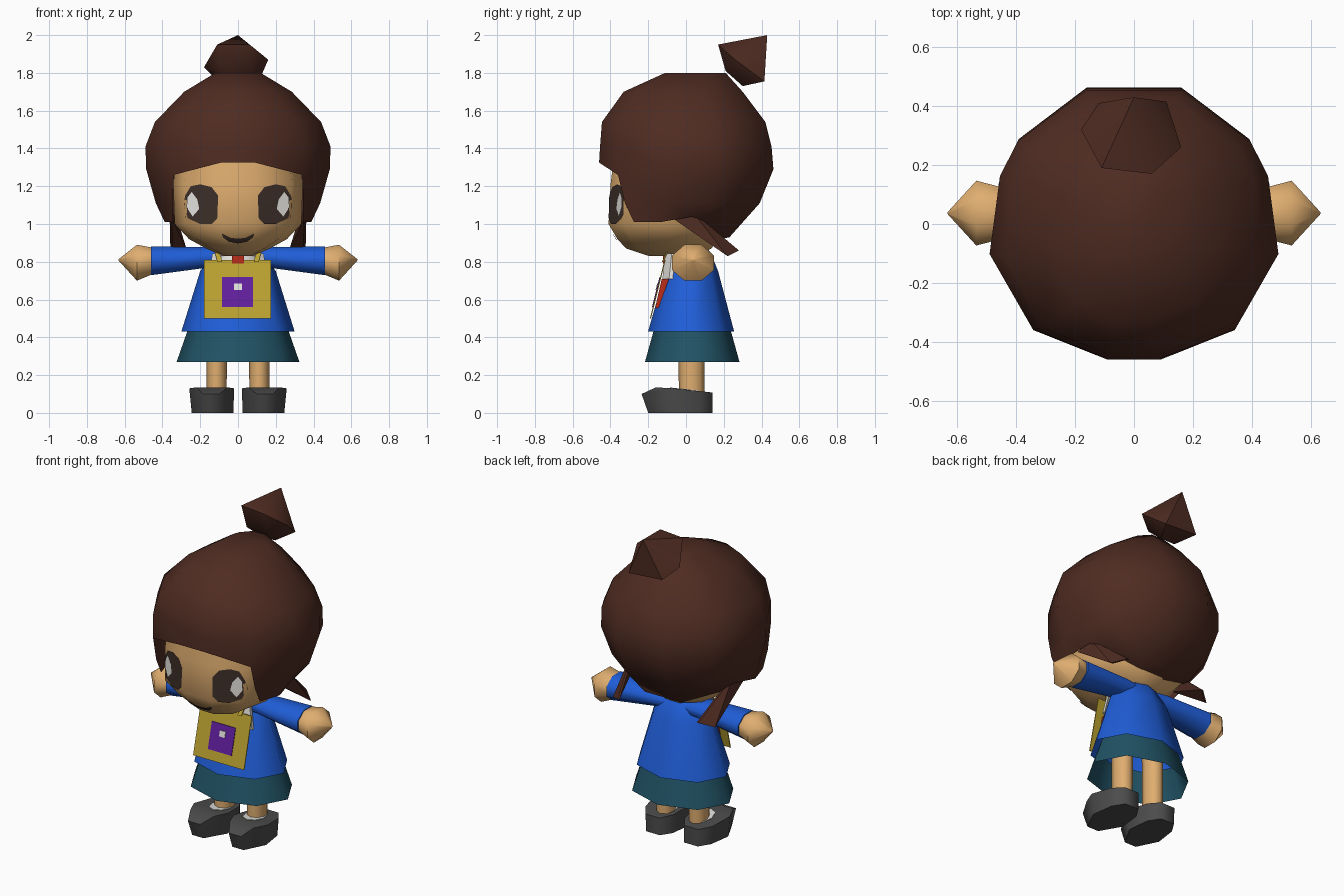
import bpy, bmesh, math
from mathutils import Vector
from mathutils.bvhtree import BVHTree

if "Cube" in bpy.data.objects:
    bpy.data.objects.remove(bpy.data.objects["Cube"])


def mat(name, r, g, b):
    m = bpy.data.materials.new(name)
    m.diffuse_color = (r, g, b, 1)
    m.use_nodes = True
    m.node_tree.nodes["Principled BSDF"].inputs["Base Color"].default_value = m.diffuse_color
    return m


HAIR = mat("hair_brown", .078, .025, .016)
SKIN = mat("skin", .74, .42, .16)
BLUE = mat("shirt_blue", .014, .11, .68)
TEAL = mat("skirt_teal", .015, .085, .13)
GREY = mat("shoe_grey", .072, .072, .072)
YELLOW = mat("bib_yellow", .50, .36, .030)
PURPLE = mat("pocket_purple", .12, .014, .34)
WHITE = mat("white", .75, .74, .70)
RED = mat("scarf_red", .50, .025, .010)
DARK = mat("eye_dark", .045, .027, .021)


def finish(name, bm, material, angle=40):
    bmesh.ops.recalc_face_normals(bm, faces=bm.faces[:])
    me = bpy.data.meshes.new(name)
    bm.to_mesh(me)
    bm.free()
    me.materials.append(material)
    me.shade_smooth()
    me.set_sharp_from_angle(angle=math.radians(angle))
    ob = bpy.data.objects.new(name, me)
    bpy.context.collection.objects.link(ob)
    return ob


def loft(name, rings, material, start=True, end=True, skip=lambda r, c: False, angle=62):
    """Skin a list of closed rings that share one point count."""
    bm = bmesh.new()
    vs = [[bm.verts.new(p) for p in ring] for ring in rings]
    n = len(rings[0])
    for r in range(len(vs) - 1):
        for c in range(n):
            if not skip(r, c):
                d = (c + 1) % n
                bm.faces.new((vs[r][c], vs[r][d], vs[r + 1][d], vs[r + 1][c]))
    if start:
        bm.faces.new(vs[0])
    if end:
        bm.faces.new(vs[-1])
    bmesh.ops.delete(bm, geom=[v for v in bm.verts if not v.link_faces], context='VERTS')
    return finish(name, bm, material, angle)


def hull(name, pts, material, angle=25):
    bm = bmesh.new()
    for p in pts:
        bm.verts.new(p)
    bmesh.ops.convex_hull(bm, input=bm.verts[:])
    junk = [v for v in bm.verts if not v.link_faces]
    bmesh.ops.delete(bm, geom=junk, context='VERTS')
    return finish(name, bm, material, angle)


def ellipse(cx, cy, z, rx, ry, n=8, phase=0.0):
    return [(cx + rx * math.cos(2 * math.pi * i / n + phase),
             cy + ry * math.sin(2 * math.pi * i / n + phase), z) for i in range(n)]


def full(half):
    return half + [(-x, y) for x, y in reversed(half)]


# Head
head_out = full([(.10, -.41), (.29, -.33), (.35, -.10), (.30, .10), (.10, .20)])
head_rings = [[(x * sx, -.05 + (y + .05) * sy, z) for x, y in head_out]
              for z, sx, sy in ((1.42, .92, .90), (1.21, .98, .97), (1.0, .96, 1.0),
                                (.92, .74, .87), (.87, .48, .74), (.83, .22, .40))]
head = loft("head", head_rings, SKIN)
tree = BVHTree.FromPolygons([v.co for v in head.data.vertices],
                            [p.vertices[:] for p in head.data.polygons])


def decal(name, outline, material, lift):
    """Thin painted patch laid on the face."""
    cx = sum(p[0] for p in outline) / len(outline)
    cz = sum(p[1] for p in outline) / len(outline)
    rings = []
    for s in (.05, .35, .7, 1):
        ring = []
        for x, z in outline:
            px, pz = cx + (x - cx) * s, cz + (z - cz) * s
            hit = tree.ray_cast(Vector((px, -2, pz)), Vector((0, 1, 0)))[0]
            ring.append((px, (hit.y if hit else -.3) - lift, pz))
        rings.append(ring)
    loft(name, rings, material, True, False)


# Eyes and mouth
EYE = [(.11, 1.03), (.105, 1.15), (.14, 1.195), (.20, 1.21), (.25, 1.20), (.28, 1.15),
       (.287, 1.09), (.265, 1.03), (.20, 1.00), (.14, 1.0)]
GLINT = [(.205, 1.08), (.215, 1.13), (.245, 1.17), (.268, 1.14), (.273, 1.09), (.24, 1.04)]
MOUTH = [(0, .922), (.04, .927), (.085, .95), (.08, .93), (.05, .907), (0, .897)]
for side, s in (("right", 1), ("left", -1)):
    decal("eye_" + side, [(s * x, z) for x, z in EYE], DARK, .007)
    decal("eye_white_" + side, [(s * x, z) for x, z in GLINT], WHITE, .011)
    decal("mouth_" + side, [(s * x, z) for x, z in MOUTH], DARK, .008)

# Hair cap: columns around the head, with the face opening left out
hair_out = full([(.09, -.46), (.34, -.36), (.485, -.10), (.45, .17), (.39, .29), (.16, .465)])
hair_rings = []
for z, hx, yf, yb in ((1.80, .12, -.11, .21), (1.70, .285, -.33, .30), (1.54, .44, -.445, .42),
                      (1.41, .490, -.455, .453), (1.29, .486, -.46, .463),
                      (1.11, .435, -.41, .39), (.99, .388, -.37, .23)):
    hair_rings.append([[x * hx / .485, yf + (y + .46) / .925 * (yb - yf), z] for x, y in hair_out])
for c in (0, 11):
    hair_rings[4][c][2] += .035
for c in (1, 10):
    hair_rings[4][c][2] -= .03
    hair_rings[6][c][1] += .03
    for r in (5, 6):
        hair_rings[r][c][0] = math.copysign(.345, hair_rings[r][c][0])
for c, dz in ((1, .02), (2, .02), (3, .05), (4, .01), (5, -.06)):
    hair_rings[6][c][2] += dz
    hair_rings[6][11 - c][2] += dz
# underside tucked in behind the neck
hair_rings.append([[p[0] * .15, .05 + (p[1] - .05) * .15, .90] for p in hair_rings[6]])
loft("hair", hair_rings, HAIR, True, False, angle=50,
     skip=lambda r, c: (r >= 4 and c in (10, 11, 0)) or (r == 6 and c not in (3, 4, 5, 6, 7)))

# Top knot
hull("hair_bun", [(-.18, .32, 1.83), (.16, .26, 1.87), (0, .43, 2.0), (.06, .17, 1.95),
                  (-.11, .19, 1.95), (-.12, .41, 1.77), (.11, .415, 1.755),
                  (.05, .30, 1.73), (-.05, .30, 1.73), (-.09, .215, 1.81), (.07, .21, 1.81)],
     HAIR, 45)

# Shirt, collar and skirt
loft("shirt", [ellipse(0, yc, z, rx, ry) for z, yc, rx, ry in
               ((.43, .027, .30, .228), (.75, .03, .20, .14), (.85, .03, .13, .10),
                (.88, .03, .08, .07))], BLUE, False, True)
loft("collar", [ellipse(0, .02, z, rx, ry) for z, rx, ry in
                ((.78, .145, .135), (.87, .10, .095))], WHITE, False, False)
loft("skirt", [ellipse(0, .033, z, rx, ry) for z, rx, ry in
               ((.45, .262, .20), (.27, .325, .25))], TEAL, False, False)


def bib_plate(name, x0, x1, z0, z1, lift, material, thick=.006):
    """Flat plate leaning along the chest."""
    def y(z):
        return -.191 + (z - .50) * .25 - lift
    hull(name, [(x, y(z) + t, z) for x in (x0, x1) for z in (z0, z1) for t in (0, thick)], material)


# Bib with pocket and emblem
bib_plate("bib", -.18, .175, .50, .81, 0, YELLOW)
bib_plate("bib_pocket", -.085, .08, .56, .72, .004, PURPLE)
bib_plate("bib_emblem", -.02, .02, .65, .685, .008, WHITE)

# Scarf tucked behind the bib, with a small knot above it
hull("scarf", [(x, y, z) for x in (-.13, .13) for y, z in
               ((-.164, .555), (-.128, .71), (-.09, .71), (-.145, .555))], RED)
hull("scarf_knot", [(x, y, z) for x in (-.033, .033) for y in (-.122, -.09) for z in (.79, .83)], RED)

# Paired parts
for side, s in (("right", 1), ("left", -1)):
    # collar flap beside the bib
    hull("collar_flap_" + side, [(s * x, y + t, z) for t in (0, .02) for x, y, z in
                                 ((.16, -.09, .71), (.10, -.125, .71),
                                  (.085, -.11, .845), (.135, -.075, .845))], WHITE)
    # bib straps
    hull("strap_" + side, [(s * x, y + t, z) for t in (0, .008) for x, y, z in
                           ((.085, -.128, .80), (.11, -.128, .80),
                            (.105, -.09, .88), (.13, -.09, .88))], YELLOW)
    # sleeve and hand run outward along x

    def arm_ring(x, cz, ry, rz):
        return [(s * x, .037 + a, cz + b) for a, b, _ in ellipse(0, 0, 0, ry, rz, 8, math.pi / 8)]
    loft("sleeve_" + side, [arm_ring(.06, .822, .08, .05), arm_ring(.15, .824, .088, .058),
                            arm_ring(.46, .805, .108, .082)], BLUE)
    loft("hand_" + side, [arm_ring(.45, .805, .095, .075), arm_ring(.535, .795, .119, .103),
                          arm_ring(.632, .81, .004, .004)], SKIN)
    # loose flat hair strand behind the ear
    hull("hair_strand_" + side, [(s * (x + t), y, z) for t in (0, .012) for x, y, z in
                                 ((.35, -.07, 1.03), (.335, .03, 1.07),
                                  (.27, .28, .86), (.345, .22, .83))], HAIR)
    # leg
    loft("leg_" + side, [ellipse(s * .113, .03, z, rx, ry) for z, rx, ry in
                         ((.46, .055, .07), (.10, .053, .068))], SKIN)
    # sock: thin rim lying on the sloping top of the shoe
    rim = ellipse(s * .118, .0, 0, .062, .085)
    loft("sock_" + side, [[(x, y, .122 + dz - .1 * y) for x, y, _ in rim]
                          for dz in (-.02, .004)], WHITE)
    # shoe
    hull("shoe_" + side, [(s * x, y, z) for x, y, z in
                          ((.10, -.235, .10), (.185, -.235, .10), (.055, -.16, .135),
                           (.22, -.16, .135), (.02, -.07, .13), (.258, -.07, .13),
                           (.04, .07, .115), (.235, .07, .115), (.085, .14, .108),
                           (.185, .14, .108), (.10, -.20, .0), (.18, -.20, .0),
                           (.025, -.07, .0), (.245, -.07, .0), (.04, .07, .0),
                           (.225, .07, .0), (.085, .14, .0), (.18, .14, .0))], GREY, 65)
